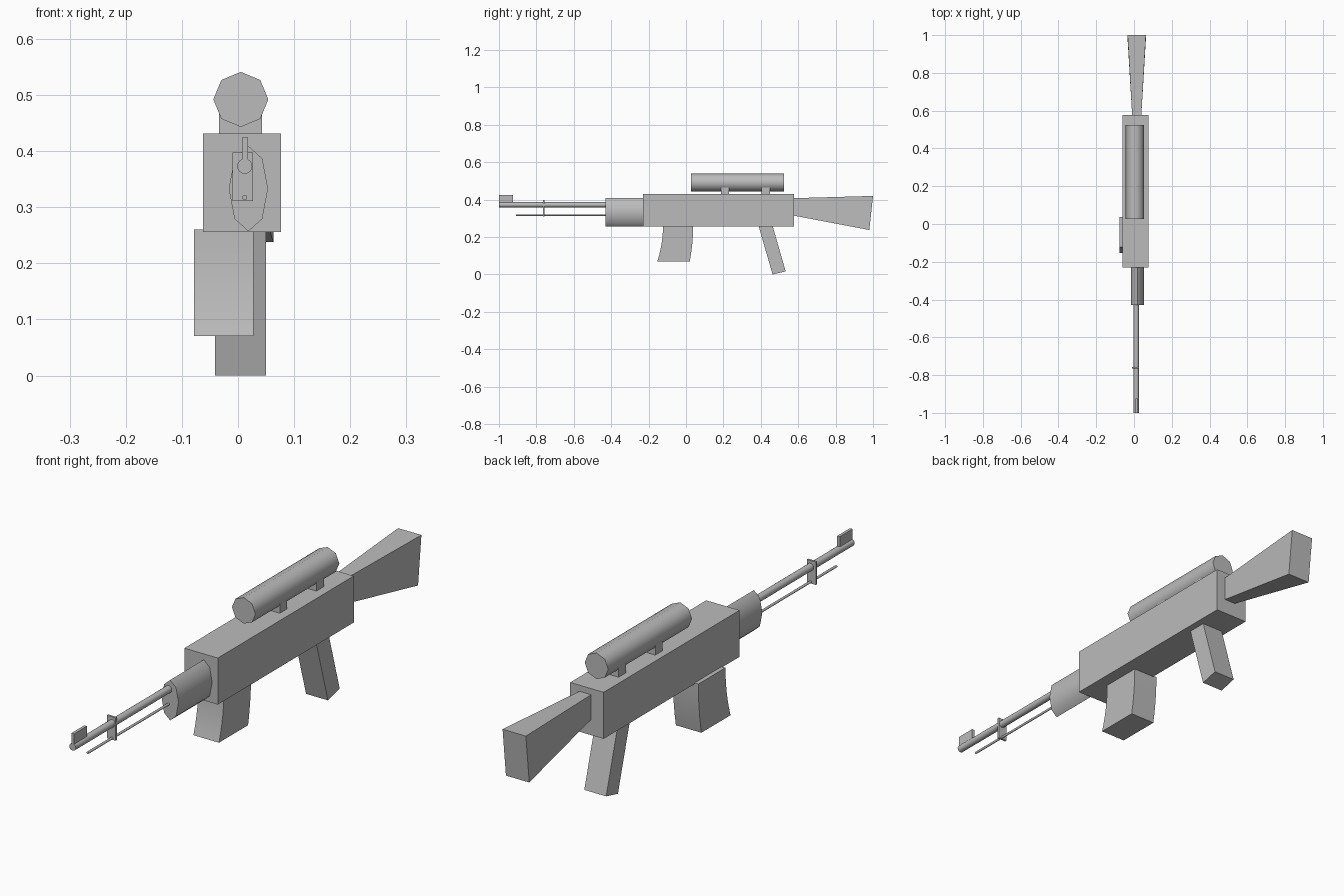
import bpy, bmesh, math
from mathutils import Matrix

if "Cube" in bpy.data.objects:
    bpy.data.objects.remove(bpy.data.objects["Cube"], do_unlink=True)

grey = bpy.data.materials.new("grey")
grey.use_nodes = True
GREY = (0.5, 0.5, 0.5, 1)
grey.diffuse_color = GREY
grey.node_tree.nodes["Principled BSDF"].inputs["Base Color"].default_value = GREY


def finish(name, bm, smooth=None):
    bmesh.ops.recalc_face_normals(bm, faces=bm.faces)
    mesh = bpy.data.meshes.new(name)
    bm.to_mesh(mesh)
    bm.free()
    mesh.materials.append(grey)
    obj = bpy.data.objects.new(name, mesh)
    bpy.context.collection.objects.link(obj)
    if smooth:
        bpy.ops.object.select_all(action="DESELECT")
        obj.select_set(True)
        bpy.context.view_layer.objects.active = obj
        bpy.ops.object.shade_smooth_by_angle(angle=math.radians(smooth))
    return obj


def slab(name, profile, x0, x1, smooth=None):
    """Extrude a side (y, z) profile from x0 to x1."""
    bm = bmesh.new()
    face = bm.faces.new([bm.verts.new((x0, y, z)) for y, z in profile])
    out = bmesh.ops.extrude_face_region(bm, geom=[face])
    for v in out["geom"]:
        if isinstance(v, bmesh.types.BMVert):
            v.co.x = x1
    return finish(name, bm, smooth)


def box(name, x0, x1, y0, y1, z0, z1):
    return slab(name, [(y0, z0), (y1, z0), (y1, z1), (y0, z1)], x0, x1)


def tube(name, sides, x, z, rx, rz, y0, y1):
    """Solid cylinder along y with an elliptical section."""
    bm = bmesh.new()
    bmesh.ops.create_cone(bm, cap_ends=True, segments=sides,
                          radius1=1, radius2=1, depth=1)
    bm.transform(Matrix.Translation((x, (y0 + y1) / 2, z))
                 @ Matrix.Diagonal((rx, y1 - y0, rz, 1))
                 @ Matrix.Rotation(math.pi / 2, 4, "X"))
    return finish(name, bm, 60)


# Receiver and handguard
box("receiver", -0.062, 0.077, -0.23, 0.578, 0.256, 0.431)
tube("handguard", 8, 0.0185, 0.333, 0.035, 0.076, -0.43, -0.228)

# Barrel, rod below it, bracket and front sight
tube("barrel", 16, 0.012, 0.373, 0.0135, 0.0135, -1.0, -0.42)
tube("under_rod", 12, 0.012, 0.317, 0.0045, 0.0045, -0.91, -0.42)
box("barrel_bracket", -0.01, 0.027, -0.765, -0.757, 0.311, 0.397)
box("front_sight", 0.007, 0.018, -1.0, -0.924, 0.384, 0.424)

# Scope on two mounts
tube("scope", 8, 0.005, 0.492, 0.049, 0.049, 0.027, 0.525)
for part, y in (("front_mount", 0.187), ("rear_mount", 0.405)):
    box(part, -0.034, 0.043, y, y + 0.044, 0.428, 0.468)

# Curved magazine: both edges sweep forward towards the bottom
front, rear = [], []
for i in range(7):
    t = i / 6
    z = 0.26 - 0.19 * t
    front.append((-0.123 - 0.03 * t ** 2, z))
    rear.append((0.038 - 0.018 * t ** 2, z))
slab("magazine", front + rear[::-1], -0.078, 0.028, 30)

# Raked grip
slab("grip", [(0.388, 0.26), (0.463, 0.26), (0.533, 0.017), (0.463, 0.0)],
     -0.041, 0.05)

# Stock flaring towards the butt
stock = slab("stock", [(0.576, 0.315), (0.98, 0.238), (1.0, 0.42), (0.576, 0.408)],
             -0.034, 0.063)
for v in stock.data.vertices:
    if v.co.y < 0.6:
        v.co.x = 0.0145 + (v.co.x - 0.0145) * 0.5
